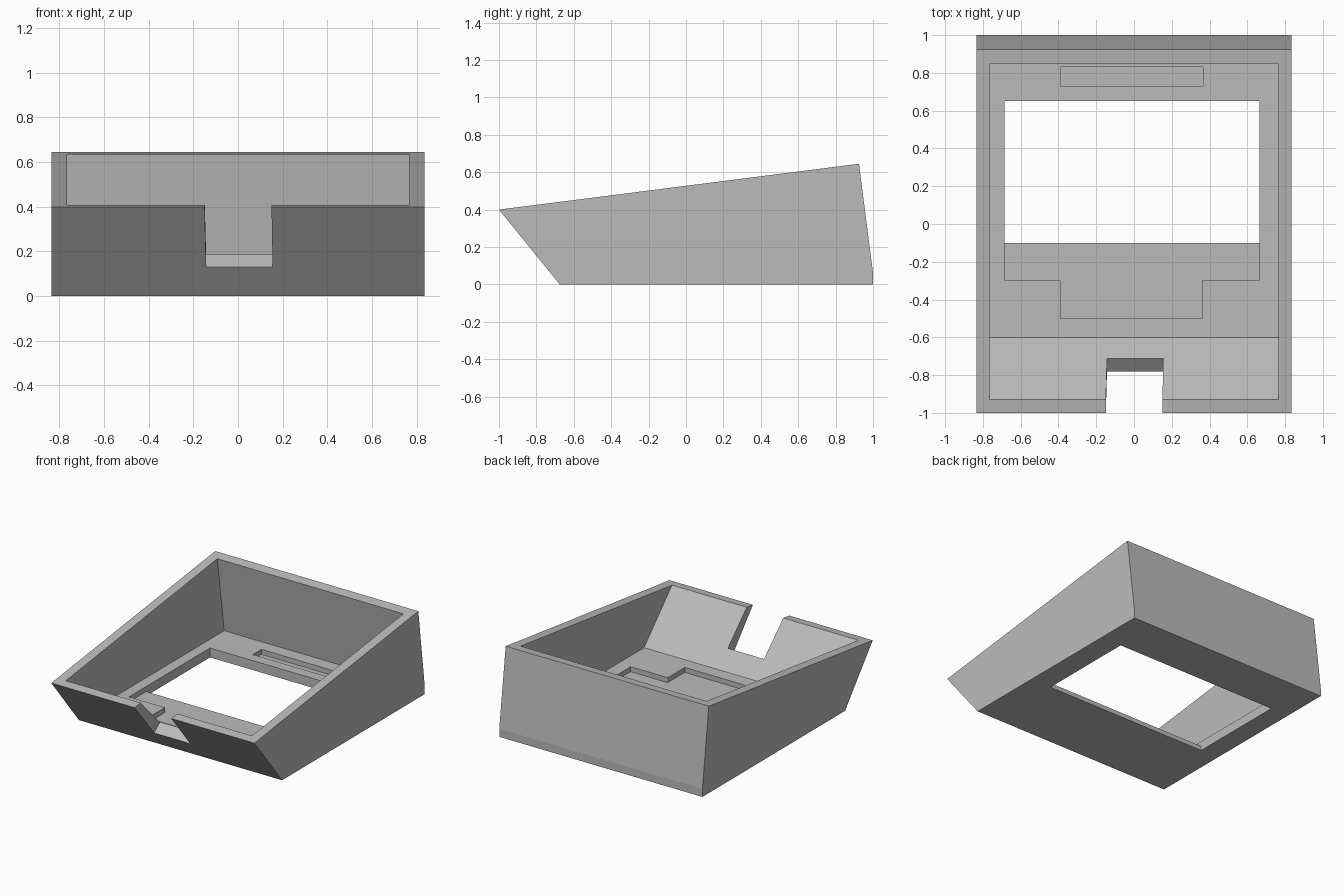
import bpy, bmesh
from mathutils import Vector

old = bpy.data.objects.get("Cube")
if old:
    bpy.data.objects.remove(old, do_unlink=True)

grey = bpy.data.materials.new("plain grey")
grey.use_nodes = True
colour = (0.5, 0.5, 0.5, 1)
grey.diffuse_color = colour
grey.node_tree.nodes["Principled BSDF"].inputs["Base Color"].default_value = colour


def prism(name, outline, sweep):
    """Solid made by sweeping a flat 3D outline along a vector."""
    bm = bmesh.new()
    face = bm.faces.new([bm.verts.new(p) for p in outline])
    swept = bmesh.ops.extrude_face_region(bm, geom=[face])["geom"]
    bmesh.ops.translate(bm, vec=sweep, verts=[v for v in swept if isinstance(v, bmesh.types.BMVert)])
    bmesh.ops.recalc_face_normals(bm, faces=bm.faces)
    mesh = bpy.data.meshes.new(name)
    bm.to_mesh(mesh)
    bm.free()
    mesh.materials.append(grey)
    obj = bpy.data.objects.new(name, mesh)
    bpy.context.collection.objects.link(obj)
    return obj


def side_prism(name, profile, half):
    return prism(name, [(-half, y, z) for y, z in profile], (2 * half, 0, 0))


def box(name, x0, x1, y0, y1, z0, z1):
    return prism(name, [(x0, y0, z0), (x1, y0, z0), (x1, y1, z0), (x0, y1, z0)], (0, 0, z1 - z0))


def cut(target, cutter):
    cutter.hide_render = True
    mod = target.modifiers.new(cutter.name, "BOOLEAN")
    mod.operation = "DIFFERENCE"
    mod.solver = "EXACT"
    mod.object = cutter
    bpy.context.view_layer.objects.active = target
    bpy.ops.object.modifier_apply(modifier=mod.name)
    bpy.data.objects.remove(cutter, do_unlink=True)


# Wedge-shaped outer shell
FRONT_FOOT, FRONT_RIM = Vector((0, -0.675, 0)), Vector((0, -1, 0.4))
case = side_prism("sloped_case", [(-0.675, 0), (1, 0), (1, 0.06), (0.925, 0.645), (-1, 0.4)], 0.835)

# Open cavity, running out past the rim
FLOOR = 0.07
cut(case, side_prism("cavity", [(-0.6, FLOOR), (0.93, FLOOR), (0.812, 0.9), (-1.26, 0.75)], 0.765))

# Screen opening, stepped ledge and rear slot in the floor
LEDGE = 0.033
cut(case, box("screen_opening", -0.685, 0.665, -0.1, 0.65, -0.1, 0.2))
cut(case, box("wide_ledge", -0.685, 0.665, -0.3, 0.1, LEDGE, 0.2))
cut(case, box("narrow_ledge", -0.39, 0.36, -0.5, -0.2, LEDGE, 0.2))
cut(case, box("rear_slot", -0.39, 0.365, 0.73, 0.83, LEDGE, 0.2))

# Cable notch, cut square to the leaning front wall
up = FRONT_RIM - FRONT_FOOT
inward = Vector((0, up.z, -up.y)).normalized()
corners = [(-0.143, 0.325), (0.155, 0.325), (0.148, 1.3), (-0.152, 1.3)]
outline = [FRONT_FOOT + up * t + Vector((x, 0, 0)) - inward * 0.1 for x, t in corners]
cut(case, prism("cable_notch", outline, inward * 0.35))
